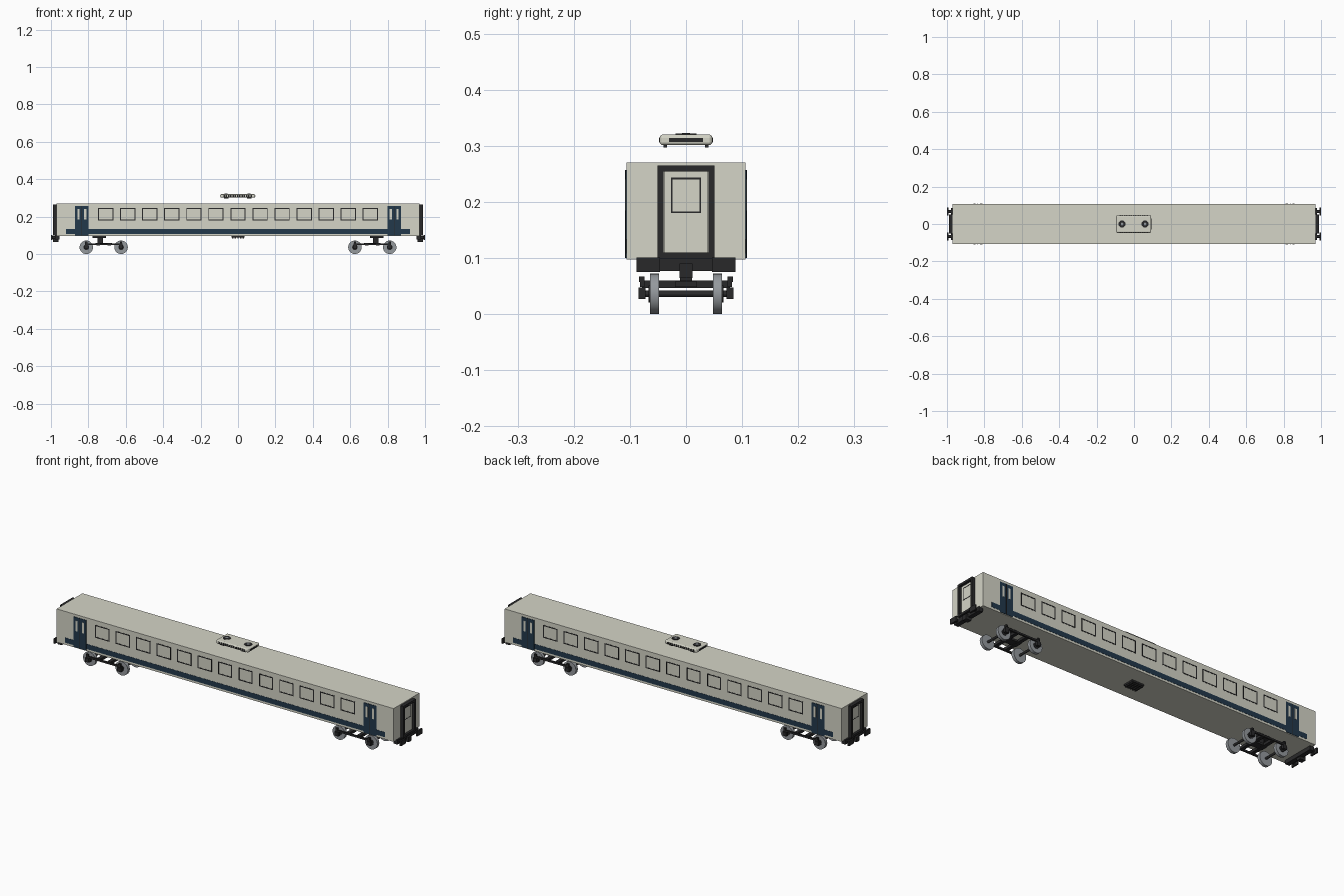
import bpy, bmesh, math
from mathutils import Matrix, Vector

if "Cube" in bpy.data.objects:
    bpy.data.objects.remove(bpy.data.objects["Cube"])


def material(name, rgb):
    m = bpy.data.materials.new(name)
    m.diffuse_color = (*rgb, 1)
    m.use_nodes = True
    m.node_tree.nodes["Principled BSDF"].inputs["Base Color"].default_value = m.diffuse_color
    return m


CREAM = material("cream paint", (0.66, 0.66, 0.57))
NAVY = material("navy paint", (0.016, 0.04, 0.07))
BLACK = material("black rubber", (0.022, 0.022, 0.023))
STEEL = material("wheel steel", (0.30, 0.32, 0.34))
SIDES = (-1, 1)


def box(bm, x0, x1, y0, y1, z0, z1):
    size = Matrix.Diagonal((abs(x1 - x0), abs(y1 - y0), abs(z1 - z0), 1))
    mid = Vector((x0 + x1, y0 + y1, z0 + z1)) / 2
    return bmesh.ops.create_cube(bm, size=1, matrix=Matrix.Translation(mid) @ size)


def cyl(bm, centre, r, length, axis="Z", sides=24, r2=None):
    rot = {"X": Matrix.Rotation(math.pi / 2, 4, "Y"),
           "Y": Matrix.Rotation(math.pi / 2, 4, "X"), "Z": Matrix.Identity(4)}[axis]
    bmesh.ops.create_cone(bm, cap_ends=True, segments=sides, radius1=r,
                          radius2=r if r2 is None else r2, depth=length,
                          matrix=Matrix.Translation(centre) @ rot)


def frame(bm, u0, u1, z0, z1, t, d0, d1, end=False):
    """Rectangular outline on a side wall, or on an end wall if end is set."""
    for a, b, c, d in ((u0, u1, z0, z0 + t), (u0, u1, z1 - t, z1),
                       (u0, u0 + t, z0 + t, z1 - t), (u1 - t, u1, z0 + t, z1 - t)):
        if end:
            box(bm, d0, d1, a, b, c, d)
        else:
            box(bm, a, b, d0, d1, c, d)


def finish(name, bm, mat, smooth=False):
    me = bpy.data.meshes.new(name)
    bm.to_mesh(me)
    bm.free()
    me.materials.append(mat)
    ob = bpy.data.objects.new(name, me)
    bpy.context.collection.objects.link(ob)
    if smooth:
        bpy.ops.object.select_all(action="DESELECT")
        bpy.context.view_layer.objects.active = ob
        ob.select_set(True)
        bpy.ops.object.shade_smooth_by_angle(angle=math.radians(35))
    return ob


# Coach body
W, L, Z0, Z1 = 0.106, 0.97, 0.097, 0.27
bm = bmesh.new()
box(bm, -L, L, -W, W, Z0, Z1)
finish("coach_body", bm, CREAM)

# Window outlines along both sides
bm = bmesh.new()
for s in SIDES:
    for k in range(-6, 7):
        x = k * 0.1178
        frame(bm, x - 0.041, x + 0.041, 0.18, 0.246, 0.005, s * W, s * (W + 0.001))
finish("window_frames", bm, BLACK)

# Lower stripe, with short pieces outside the doors
bm = bmesh.new()
for s in SIDES:
    for x0, x1 in ((-0.92, -0.872), (-0.798, 0.798), (0.872, 0.92)):
        box(bm, x0, x1, s * W, s * (W + 0.001), 0.108, 0.134)
finish("side_stripe", bm, NAVY)

# Double side doors with narrow panes
doors, panes, gaps = bmesh.new(), bmesh.new(), bmesh.new()
for s in SIDES:
    for e in SIDES:
        x = e * 0.835
        box(doors, x - 0.037, x + 0.037, s * W, s * (W + 0.002), 0.1, 0.257)
        box(gaps, x - 0.0015, x + 0.0015, s * W, s * (W + 0.003), 0.1, 0.257)
        for d in SIDES:
            c = x + d * 0.018
            box(panes, c - 0.006, c + 0.006, s * W, s * (W + 0.003), 0.185, 0.24)
finish("side_doors", doors, NAVY)
finish("door_panes", panes, CREAM)
finish("door_gaps", gaps, BLACK)

# Gangway surrounds, end doors, end beams, buffers and couplers
surround, enddoor, beam = bmesh.new(), bmesh.new(), bmesh.new()
for e in SIDES:
    frame(surround, -0.051, 0.051, 0.099, 0.265, 0.011, e * L, e * 0.988, end=True)
    frame(surround, -0.027, 0.027, 0.18, 0.243, 0.003, e * 0.974, e * 0.976, end=True)
    box(enddoor, e * L, e * 0.975, -0.038, 0.038, 0.103, 0.258)
    box(beam, e * 0.955, e * 0.978, -0.086, 0.086, 0.077, 0.1)
    box(beam, e * 0.96, e * 0.99, -0.012, 0.012, 0.064, 0.09)
    for s in SIDES:
        cyl(beam, (e * 0.982, s * 0.066, 0.088), 0.008, 0.024, "X", 12)
        box(beam, e * 0.992, e * 1.0, s * 0.046, s * 0.088, 0.075, 0.101)
finish("gangway_surrounds", surround, BLACK)
finish("end_doors", enddoor, CREAM)
finish("end_beams_and_buffers", beam, BLACK)

# Bogies
for e, label in ((-1, "left"), (1, "right")):
    bm, wheels, hubs = bmesh.new(), bmesh.new(), bmesh.new()
    c = e * 0.718
    # pivot plate and post
    box(bm, e * 0.705, e * 0.777, -0.03, 0.03, 0.085, Z0)
    box(bm, e * 0.722, e * 0.75, -0.011, 0.011, 0.055, 0.087)
    # cross members and side beams
    for d in (-0.03, 0.03):
        box(bm, c + d - 0.009, c + d + 0.009, -0.078, 0.078, 0.046, 0.06)
    box(bm, c - 0.045, c + 0.045, -0.02, 0.02, 0.048, 0.058)
    for s in SIDES:
        box(bm, c - 0.1, c + 0.1, s * 0.074, s * 0.082, 0.048, 0.057)
        for d in SIDES:
            x = c + d * 0.093
            box(bm, x - 0.011, x + 0.011, s * 0.072, s * 0.085, 0.027, 0.047)
            box(bm, x - 0.006, x + 0.006, s * 0.074, s * 0.084, 0.057, 0.067)
            cyl(wheels, (x, s * 0.058, 0.036), 0.036, 0.012, "Y", 28)
            cyl(wheels, (x, s * 0.05, 0.036), 0.038 - 0.002, 0.004, "Y", 28)
            cyl(hubs, (x, s * 0.0645, 0.036), 0.015, 0.004, "Y", 16)
    for d in SIDES:
        cyl(bm, (c + d * 0.093, 0, 0.036), 0.006, 0.15, "Y", 12)
    finish(label + "_bogie_frame", bm, BLACK)
    finish(label + "_wheels", wheels, STEEL, True)
    finish(label + "_wheel_hubs", hubs, BLACK)

# Ribbed box under the floor
bm = bmesh.new()
box(bm, -0.034, 0.034, -0.028, 0.028, 0.088, Z0)
for k in range(-2, 3):
    box(bm, k * 0.014 - 0.004, k * 0.014 + 0.004, -0.026, 0.026, 0.082, 0.089)
finish("underfloor_box", bm, BLACK)

# Roof cooling unit floating above the roof
bm = bmesh.new()
box(bm, -0.095, 0.091, -0.047, 0.047, 0.301, 0.32)
ob = finish("roof_unit", bm, CREAM)
bev = ob.modifiers.new("rounded edges", "BEVEL")
bev.width, bev.segments = 0.006, 3

# Fans, side louvres and feet of the roof unit
bm, caps = bmesh.new(), bmesh.new()
for x in (-0.064, 0.059):
    cyl(bm, (x, 0, 0.3205), 0.019, 0.003, "Z", 20)
    cyl(caps, (x, 0, 0.3215), 0.007, 0.002, "Z", 16)
    for s in SIDES:
        box(bm, x - 0.012, x + 0.012, s * 0.034, s * 0.04, 0.297, 0.302)
for s in SIDES:
    for k in range(-6, 7):
        x = k * 0.012 - 0.002
        box(bm, x - 0.004, x + 0.004, s * 0.046, s * 0.0485, 0.306, 0.315)
for e in (-0.0955, 0.0915):
    box(bm, e - 0.001, e + 0.001, -0.03, 0.03, 0.307, 0.314)
finish("roof_unit_fans_and_louvres", bm, BLACK)
finish("fan_hubs", caps, STEEL)
